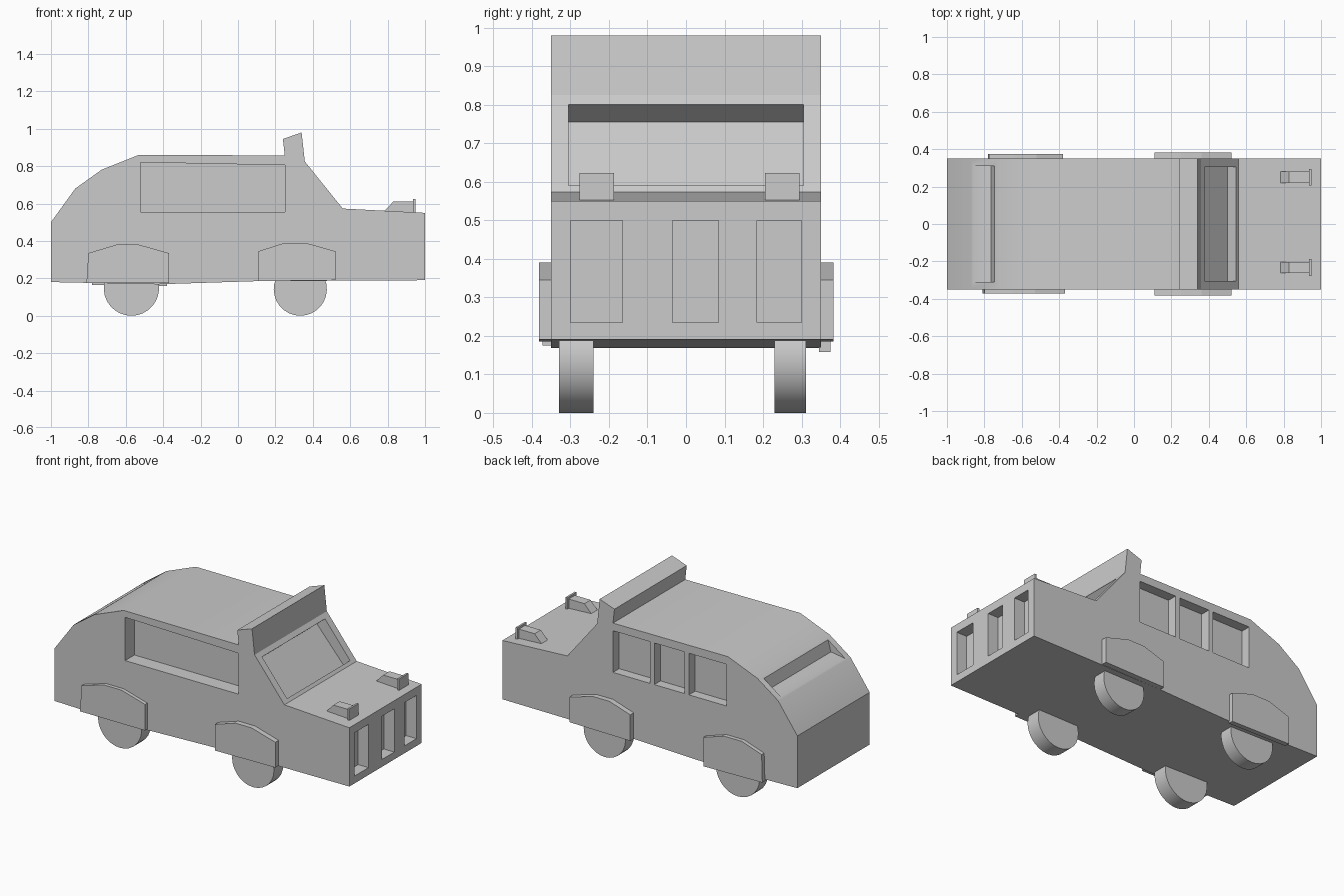
import bpy, bmesh
from math import sin, cos, pi, asin, radians

if "Cube" in bpy.data.objects:
    bpy.data.objects.remove(bpy.data.objects["Cube"])


def prism(name, profile, y0, y1):
    """Extrude an (x, z) profile from y0 to y1."""
    bm = bmesh.new()
    face = bm.faces.new([bm.verts.new((x, y0, z)) for x, z in profile])
    ext = bmesh.ops.extrude_face_region(bm, geom=[face])
    verts = [v for v in ext["geom"] if isinstance(v, bmesh.types.BMVert)]
    bmesh.ops.translate(bm, verts=verts, vec=(0, y1 - y0, 0))
    bmesh.ops.recalc_face_normals(bm, faces=bm.faces)
    mesh = bpy.data.meshes.new(name)
    bm.to_mesh(mesh)
    bm.free()
    obj = bpy.data.objects.new(name, mesh)
    bpy.context.collection.objects.link(obj)
    return obj


def activate(obj):
    bpy.ops.object.select_all(action="DESELECT")
    obj.select_set(True)
    bpy.context.view_layer.objects.active = obj


def carve(target, profile, y0, y1):
    """Cut a recess out of the target with a temporary prism."""
    cutter = prism("cutter", profile, y0, y1)
    cutter.hide_render = True
    mod = target.modifiers.new("recess", "BOOLEAN")
    mod.operation = "DIFFERENCE"
    mod.solver = "EXACT"
    mod.object = cutter
    activate(target)
    bpy.ops.object.modifier_apply(modifier=mod.name)
    bpy.data.objects.remove(cutter)


def rect(x0, x1, z0, z1):
    return [(x0, z0), (x1, z0), (x1, z1), (x0, z1)]


# Body shell with roof visor, drawn as one side profile
body = prism("body", [
    (-1, .18), (-.43, .168), (.1, .185), (1, .19), (1, .55), (.56, .573),
    (.357, .825), (.34, .98), (.24, .945), (.25, .857), (-.53, .86),
    (-.73, .78), (-.87, .68), (-1, .5)], -.35, .35)

# Single long window on the front side
carve(body, [(-.52, .555), (.25, .555), (.25, .805), (-.52, .82)], -.5, -.26)

# Three windows on the far side
for x0, x1 in ((-.52, -.265), (-.235, -.03), (0, .25)):
    carve(body, rect(x0, x1, .555, .81), .29, .5)

# Windscreen and rear window
carve(body, [(.322, .755), (.50, .552), (.60, .635), (.43, .845)], -.305, .305)
carve(body, [(-.865, .685), (-.765, .70), (-.745, .769), (-.85, .80)], -.31, .31)

# Grille openings
for y0, y1 in ((-.30, -.165), (-.035, .085), (.185, .30)):
    carve(body, rect(.93, 1.1, .235, .50), y0, y1)

activate(body)
bpy.ops.object.shade_smooth_by_angle(angle=radians(28))

# Wheel-arch slabs on both sides
rear_arch = [(-.81, .175), (-.80, .335), (-.65, .38), (-.53, .38), (-.37, .335), (-.37, .175)]
front_arch = [(.11, .185), (.11, .345), (.25, .39), (.36, .39), (.52, .345), (.52, .19)]
rear_arch_left = [(-.78, .165), (-.775, .335), (-.64, .38), (-.52, .38), (-.38, .335), (-.38, .158)]
prism("rear_arch_right", rear_arch, -.372, -.345)
prism("front_arch_right", front_arch, -.382, -.345)
prism("rear_arch_left", rear_arch_left, .345, .375)
prism("front_arch_left", front_arch, .345, .383)

# Wheels, trimmed where they enter the body
for end, cx, r in (("rear", -.57, .148), ("front", .333, .142)):
    a = asin((.2 - r) / r)
    steps = 18
    arc = [pi - a + (pi + 2 * a) * i / steps for i in range(steps + 1)]
    rim = [(cx + r * cos(t), r + r * sin(t)) for t in arc]
    for side, y0, y1 in (("right", -.33, -.24), ("left", .23, .312)):
        wheel = prism(f"{end}_wheel_{side}", rim, y0, y1)
        activate(wheel)
        bpy.ops.object.shade_smooth_by_angle(angle=radians(30))

# Bonnet lamps: wedge housing with a front plate
for side, y in (("right", -.232), ("left", .25)):
    prism(f"lamp_housing_{side}", [(.78, .557), (.83, .61), (.94, .61), (.94, .55)],
          y - .03, y + .03)
    prism(f"lamp_plate_{side}", rect(.936, .948, .55, .623), y - .045, y + .045)
